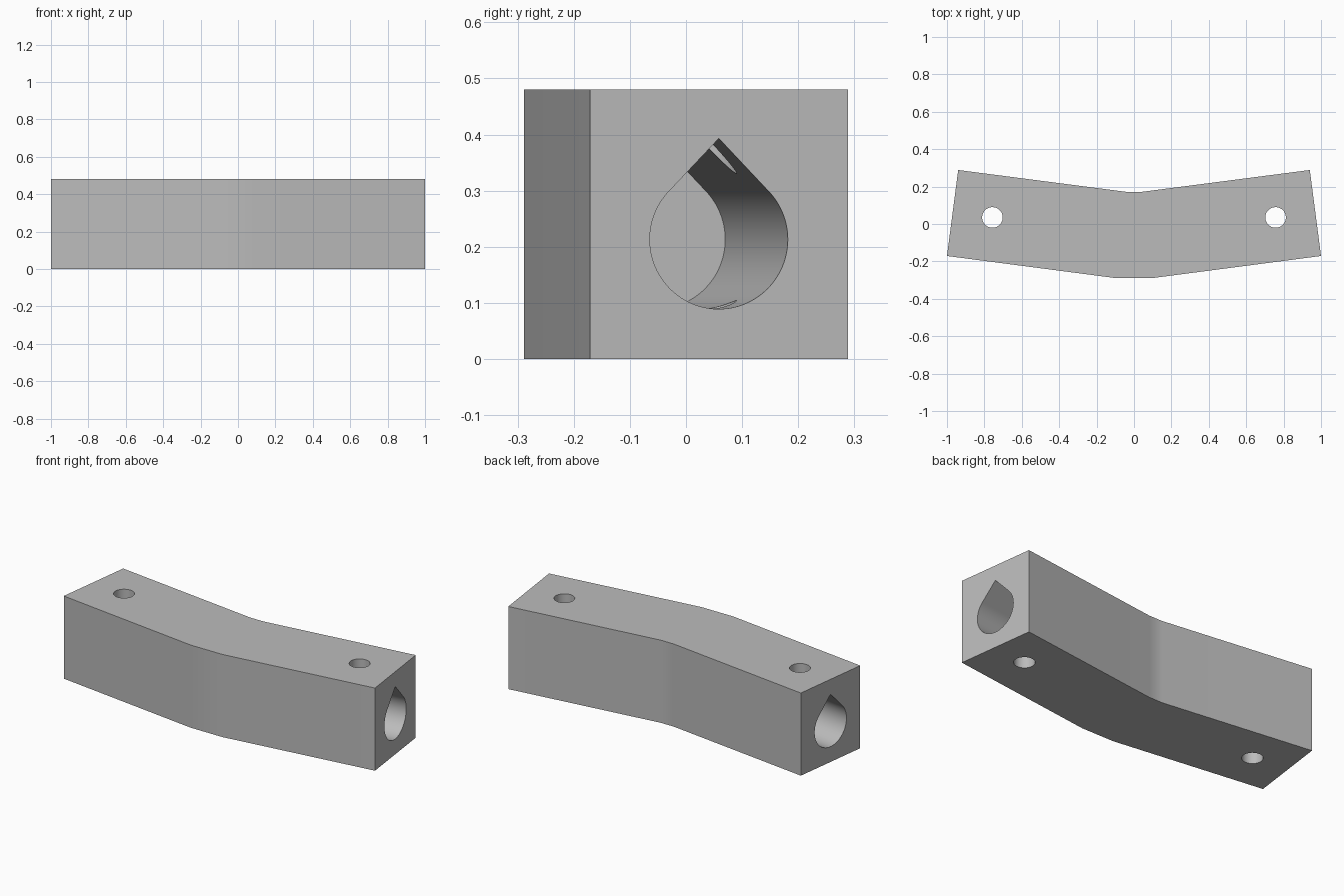
import bpy
import bmesh
import math
from mathutils import Matrix, Vector

cube = bpy.data.objects.get("Cube")
if cube:
    bpy.data.objects.remove(cube, do_unlink=True)

HEIGHT = 0.48
BEND = math.radians(7.45)

grey = bpy.data.materials.new("plain grey")
grey.use_nodes = True
colour = (0.5, 0.5, 0.5, 1)
grey.diffuse_color = colour
grey.node_tree.nodes["Principled BSDF"].inputs["Base Color"].default_value = colour


def prism(name, outline, depth, matrix=Matrix()):
    """Extrude a 2D outline along local z, then place it."""
    bm = bmesh.new()
    base = bm.faces.new([bm.verts.new((x, y, 0)) for x, y in outline])
    top = bmesh.ops.extrude_face_region(bm, geom=[base])["geom"]
    moved = [v for v in top if isinstance(v, bmesh.types.BMVert)]
    bmesh.ops.translate(bm, verts=moved, vec=(0, 0, depth))
    bm.transform(matrix)
    bmesh.ops.recalc_face_normals(bm, faces=bm.faces)
    mesh = bpy.data.meshes.new(name)
    bm.to_mesh(mesh)
    bm.free()
    mesh.materials.append(grey)
    obj = bpy.data.objects.new(name, mesh)
    bpy.context.collection.objects.link(obj)
    return obj


def arc(radius, start, end, count):
    angles = [math.radians(start + (end - start) * i / count) for i in range(count + 1)]
    return [(radius * math.cos(a), radius * math.sin(a)) for a in angles]


# Bent block, mirrored about its middle
half = [(0.102, -0.2886), (1.0, -0.171), (0.94, 0.2886), (0.043, 0.172)]
body = prism("bent_block", half + [(-x, y) for x, y in reversed(half)], HEIGHT)

# Teardrop bore: round below, with a 45 degree peak
bore_radius = 0.124
teardrop = arc(bore_radius, 135, 405, 72) + [(0, 0.18)]

cutters = []
for side, label in ((1, "left"), (-1, "right")):
    # Blind bore running inward along each arm
    inward = Vector((-side * math.cos(BEND), -math.sin(BEND), 0))
    up = Vector((0, 0, 1))
    across = up.cross(inward)
    place = Matrix((across, up, inward)).transposed().to_4x4()
    place.translation = Vector((side * 0.97, 0.0585, 0.213)) - inward * 0.05
    cutters.append(prism(label + "_bore_cutter", teardrop, 0.91, place))
    # Vertical bolt hole
    circle = arc(0.055, 0, 360, 48)[:-1]
    place = Matrix.Translation((side * 0.757, 0.035, -0.1))
    cutters.append(prism(label + "_bolt_hole_cutter", circle, HEIGHT + 0.2, place))

# Cut the bores and holes
bpy.ops.object.select_all(action='DESELECT')
body.select_set(True)
bpy.context.view_layer.objects.active = body
for cutter in cutters:
    cutter.hide_render = True
    mod = body.modifiers.new("cut", 'BOOLEAN')
    mod.operation = 'DIFFERENCE'
    mod.solver = 'EXACT'
    mod.object = cutter
    bpy.ops.object.modifier_apply(modifier=mod.name)
    bpy.data.objects.remove(cutter, do_unlink=True)

# Smooth walls and bend, crisp edges
bpy.ops.object.shade_smooth_by_angle(angle=math.radians(30))
normals = body.modifiers.new("weighted_normals", 'WEIGHTED_NORMAL')
normals.keep_sharp = True
